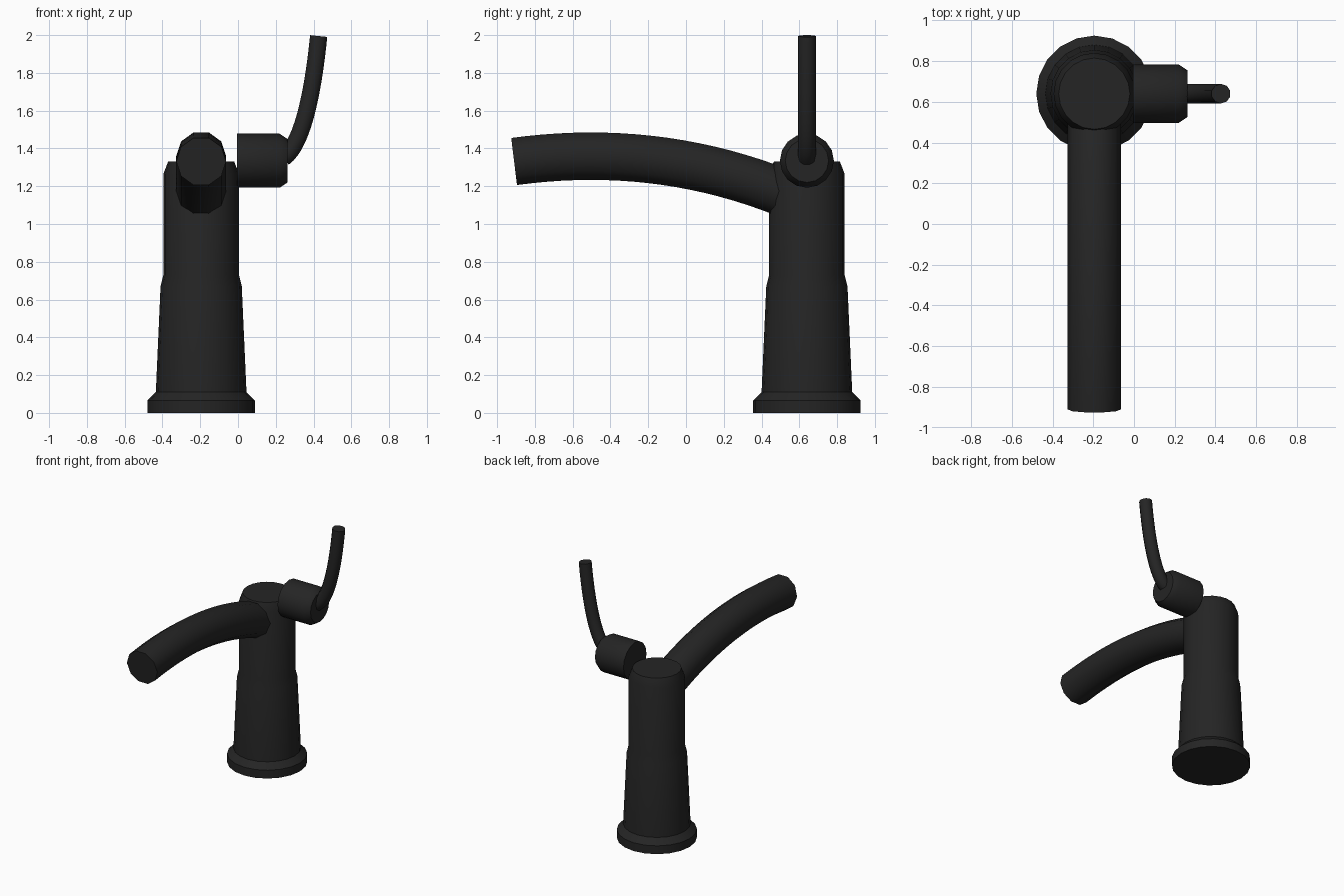
import bpy, bmesh, math
from mathutils import Vector
from mathutils.geometry import interpolate_bezier

if "Cube" in bpy.data.objects:
    bpy.data.objects.remove(bpy.data.objects["Cube"])

# One matt black finish for every part
black = bpy.data.materials.new("matt_black")
black.use_nodes = True
COLOUR = (0.018, 0.018, 0.018, 1)
black.diffuse_color = COLOUR
black.node_tree.nodes["Principled BSDF"].inputs["Base Color"].default_value = COLOUR

AXIS_X, AXIS_Y = -0.195, 0.64


def sweep(name, path, radii, side, sides, turn=0.0):
    """Skin capped rings along a planar path; side is the normal of its plane."""
    bm = bmesh.new()
    side = Vector(side)
    rings = []
    for i, point in enumerate(path):
        ahead = path[min(i + 1, len(path) - 1)] - path[max(i - 1, 0)]
        up = ahead.normalized().cross(side)
        ring = []
        for k in range(sides):
            a = math.tau * k / sides + turn
            ring.append(bm.verts.new(point + radii[i] * (math.cos(a) * side + math.sin(a) * up)))
        rings.append(ring)
    for lower, upper in zip(rings, rings[1:]):
        for k in range(sides):
            n = (k + 1) % sides
            bm.faces.new((lower[k], lower[n], upper[n], upper[k]))
    bm.faces.new(rings[0])
    bm.faces.new(rings[-1])
    bmesh.ops.recalc_face_normals(bm, faces=bm.faces)
    mesh = bpy.data.meshes.new(name)
    bm.to_mesh(mesh)
    bm.free()
    mesh.materials.append(black)
    obj = bpy.data.objects.new(name, mesh)
    bpy.context.collection.objects.link(obj)
    bpy.ops.object.select_all(action="DESELECT")
    obj.select_set(True)
    bpy.context.view_layer.objects.active = obj
    bpy.ops.object.shade_smooth_by_angle(angle=math.radians(40))
    return obj


# Tapered body with flared foot: (radius, height)
profile = [(0.285, 0), (0.285, 0.065), (0.24, 0.11), (0.215, 0.67),
           (0.2, 0.73), (0.2, 1.265), (0.175, 1.33)]
sweep("body", [Vector((AXIS_X, AXIS_Y, z)) for r, z in profile],
      [r for r, z in profile], (1, 0, 0), 20)

# Arched spout reaching forward
arch = interpolate_bezier(*[Vector((AXIS_X, y, z)) for y, z in
                            ((-0.91, 1.331), (-0.40, 1.40), (0.1, 1.345), (0.6, 1.13))], 20)
sweep("spout", arch, [0.132] * len(arch), (1, 0, 0), 10)

# Valve knob on the left side: (radius, x)
knob = [(0.143, -0.005), (0.143, 0.22), (0.115, 0.262)]
sweep("handle_knob", [Vector((x, AXIS_Y, 1.335)) for r, x in knob],
      [r for r, x in knob], (0, 1, 0), 16)

# Curved lever rising from the knob
bend = interpolate_bezier(*[Vector((x, AXIS_Y, z)) for x, z in
                            ((0.24, 1.35), (0.345, 1.42), (0.40, 1.72), (0.427, 1.995))], 16)
sweep("handle_lever", bend, [0.048] * len(bend), (0, 1, 0), 10)
